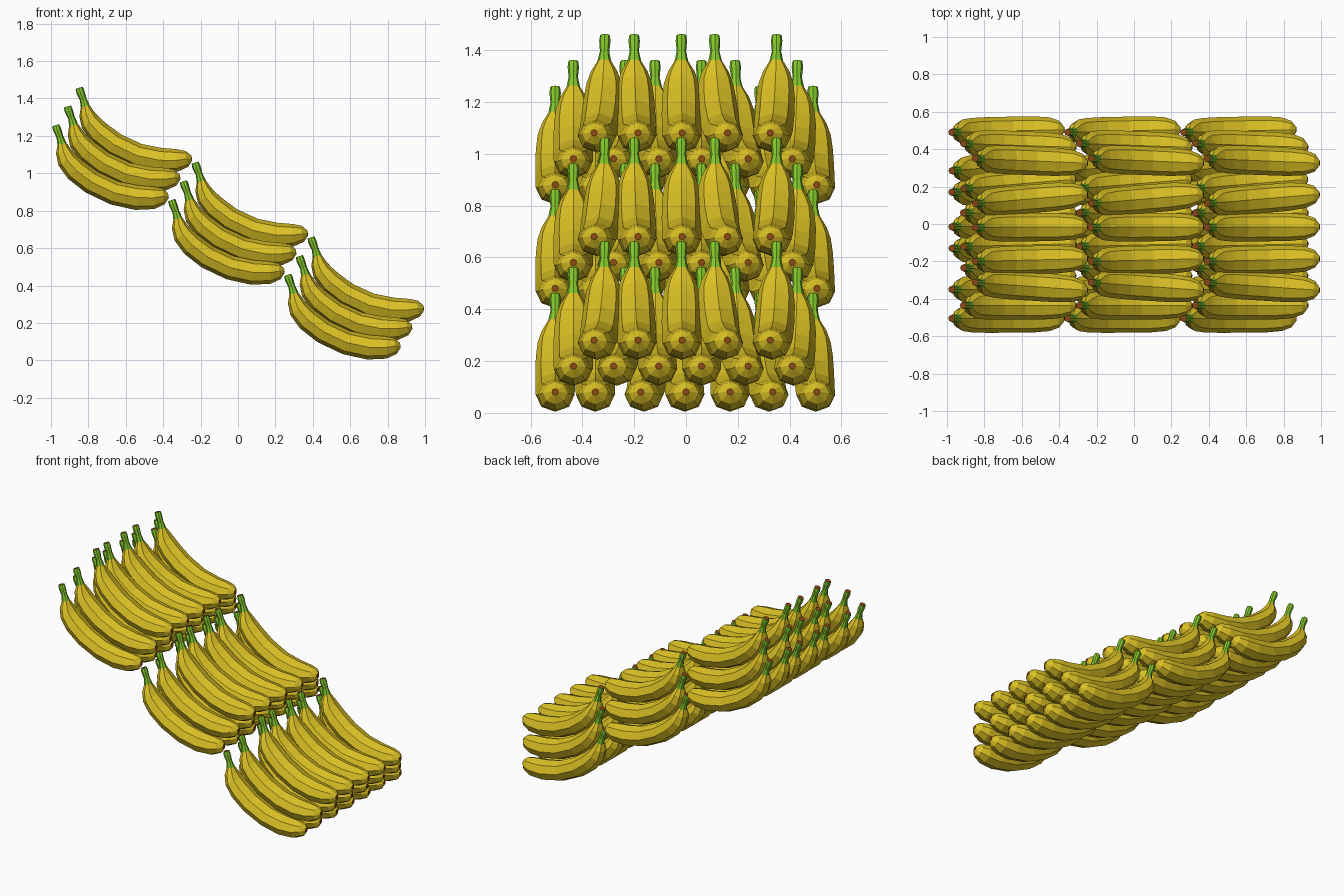
import bpy, bmesh, math
from mathutils import Vector

cube = bpy.data.objects.get("Cube")
if cube:
    bpy.data.objects.remove(cube, do_unlink=True)


def material(name, colour):
    mat = bpy.data.materials.new(name)
    mat.use_nodes = True
    mat.diffuse_color = (*colour, 1)
    mat.node_tree.nodes["Principled BSDF"].inputs["Base Color"].default_value = (*colour, 1)
    return mat


MATERIALS = [material("banana yellow", (0.72, 0.54, 0.018)),
             material("stem green", (0.23, 0.58, 0.025)),
             material("tip brown", (0.25, 0.06, 0.008))]
YELLOW, GREEN, BROWN = range(3)
SIDES = 8

# Banana centre line from stem to blossom end: x, z, radius, sideways stretch
PATH = [(0.265, 0.457, 0.019, 1.0), (0.272, 0.435, 0.022, 1.0),
        (0.287, 0.395, 0.018, 1.0), (0.298, 0.358, 0.024, 1.1),
        (0.306, 0.318, 0.041, 1.25), (0.325, 0.272, 0.054, 1.25),
        (0.373, 0.217, 0.062, 1.2), (0.457, 0.153, 0.064, 1.2),
        (0.58, 0.095, 0.065, 1.17), (0.70, 0.07, 0.066, 1.14),
        (0.79, 0.069, 0.06, 1.12), (0.842, 0.077, 0.043, 1.1),
        (0.868, 0.081, 0.013, 1.0)]
MIDDLE = 0.57
STEM_BANDS = 3


def banana_mesh():
    bm = bmesh.new()
    points = [Vector((x - MIDDLE, 0, z)) for x, z, _, _ in PATH]
    rings = []
    for i, (_, _, radius, stretch) in enumerate(PATH):
        tangent = (points[min(i + 1, len(points) - 1)] - points[max(i - 1, 0)]).normalized()
        side = Vector((0, 1, 0))
        up = tangent.cross(side)
        ring = []
        for k in range(SIDES):
            a = math.tau * k / SIDES
            ring.append(bm.verts.new(points[i] + up * radius * math.cos(a)
                                     + side * radius * stretch * math.sin(a)))
        rings.append(ring)
    # Skin: green stem, yellow body
    for i in range(len(rings) - 1):
        for k in range(SIDES):
            n = (k + 1) % SIDES
            face = bm.faces.new((rings[i][k], rings[i][n], rings[i + 1][n], rings[i + 1][k]))
            face.material_index = GREEN if i < STEM_BANDS else YELLOW
    # Brown ends
    for ring in (rings[0], rings[-1]):
        bm.faces.new(ring).material_index = BROWN
    bmesh.ops.recalc_face_normals(bm, faces=bm.faces)
    mesh = bpy.data.meshes.new("banana")
    bm.to_mesh(mesh)
    bm.free()
    for mat in MATERIALS:
        mesh.materials.append(mat)
    return mesh


# Each layer: blossom-end y and sideways drift of the stem, per banana
LAYERS = [
    ("bottom", [(-0.505, 0), (-0.35, 0), (-0.175, 0.045), (0, -0.015),
                (0.17, 0), (0.335, -0.05), (0.505, -0.015)]),
    ("middle", [(-0.435, 0), (-0.28, 0.045), (-0.105, -0.015),
                (0.06, 0), (0.24, -0.05), (0.41, 0.02)]),
    ("top", [(-0.355, 0.042), (-0.185, -0.015), (-0.015, -0.003),
             (0.16, -0.05), (0.325, 0.025)]),
]

# Three stacked bunches stepping up towards -x
mesh = banana_mesh()
for step, bunch in enumerate(("lower", "centre", "upper")):
    for level, (layer, row) in enumerate(LAYERS):
        for tip_y, drift in row:
            obj = bpy.data.objects.new(f"{bunch}_bunch_{layer}_banana", mesh)
            yaw = -math.atan2(drift, 0.6)
            obj.rotation_euler.z = yaw
            obj.location = (MIDDLE - 0.62 * step + 0.0625 * level,
                            tip_y + drift / 2,
                            0.4 * step + 0.1 * level)
            bpy.context.collection.objects.link(obj)
